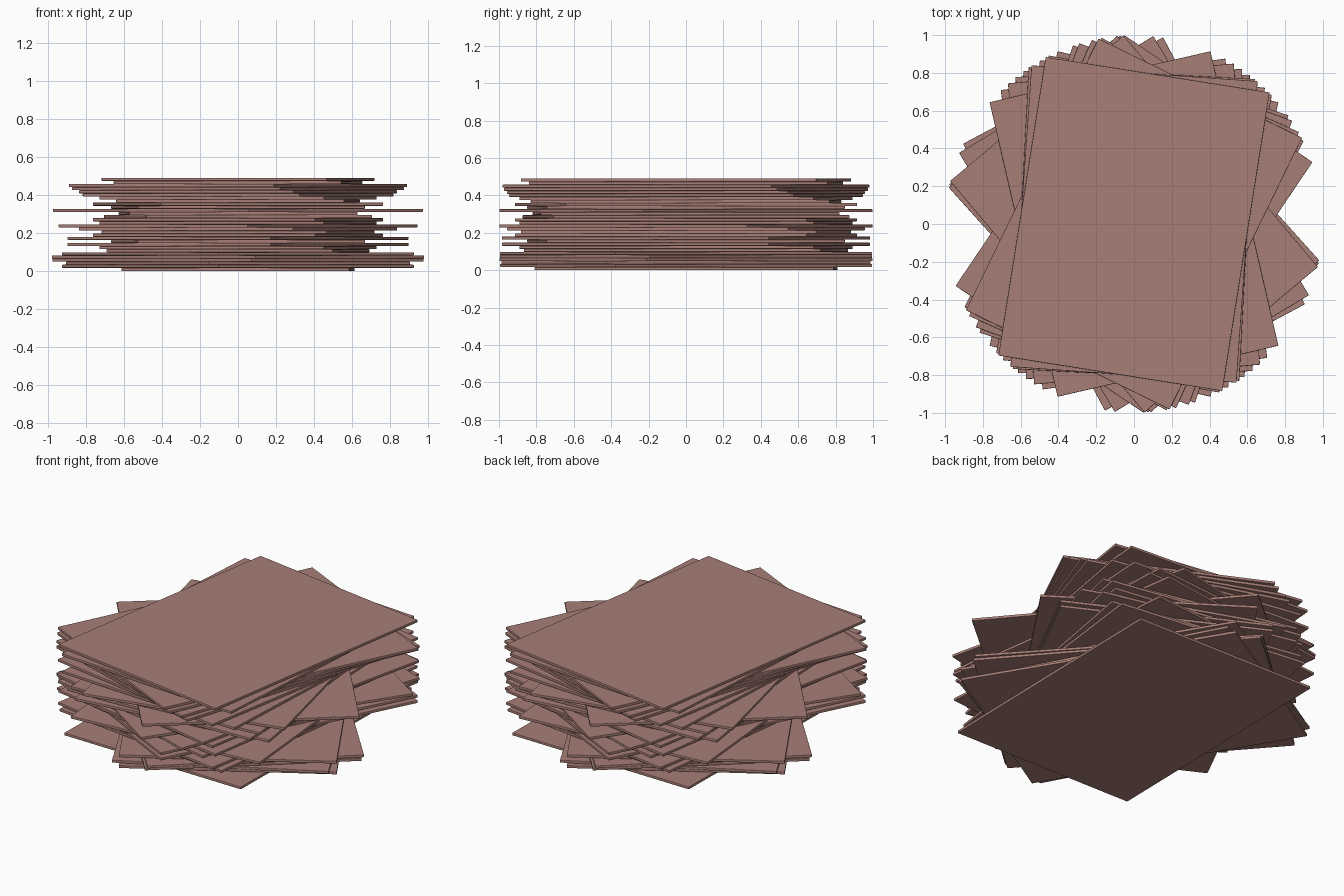
import bpy
from math import radians

WIDTH, DEPTH, STACK_HEIGHT = 1.2, 1.6, 0.49

# Turn of every sheet in degrees, from the bottom up
TURNS = [-1, 31, 28, 41, 42, 31, -7, -10, -27, 5,
         -27, -13, -9, -20, -34, -10, -13, 8, 2, 40,
         5, 13, -3, -10, -18, -20, -24, -26, -4, -9]

default_cube = bpy.data.objects.get("Cube")
if default_cube:
    bpy.data.objects.remove(default_cube, do_unlink=True)


def make_material(name, colour):
    material = bpy.data.materials.new(name)
    material.use_nodes = True
    material.diffuse_color = colour
    shader = next(n for n in material.node_tree.nodes if n.type == 'BSDF_PRINCIPLED')
    shader.inputs["Base Color"].default_value = colour
    return material


def add_sheet(name, height, thickness, turn, material):
    """One thin rectangular sheet turned about the vertical axis."""
    bpy.ops.mesh.primitive_cube_add(size=1, location=(0, 0, height),
                                    rotation=(0, 0, radians(turn)))
    sheet = bpy.context.object
    sheet.name = name
    sheet.scale = (WIDTH, DEPTH, thickness)
    bpy.ops.object.transform_apply(location=False, rotation=False, scale=True)
    sheet.data.materials.append(material)
    # Slightly softened rim
    bevel = sheet.modifiers.new("soft_rim", 'BEVEL')
    bevel.width = thickness * 0.2
    bevel.segments = 2
    return sheet


clay = make_material("dusty_rose_brown", (0.39, 0.21, 0.18, 1))

# Stack of loosely turned sheets
thickness = STACK_HEIGHT / len(TURNS)
for index, turn in enumerate(TURNS):
    add_sheet(f"sheet_{index + 1}", (index + 0.5) * thickness, thickness, turn, clay)
